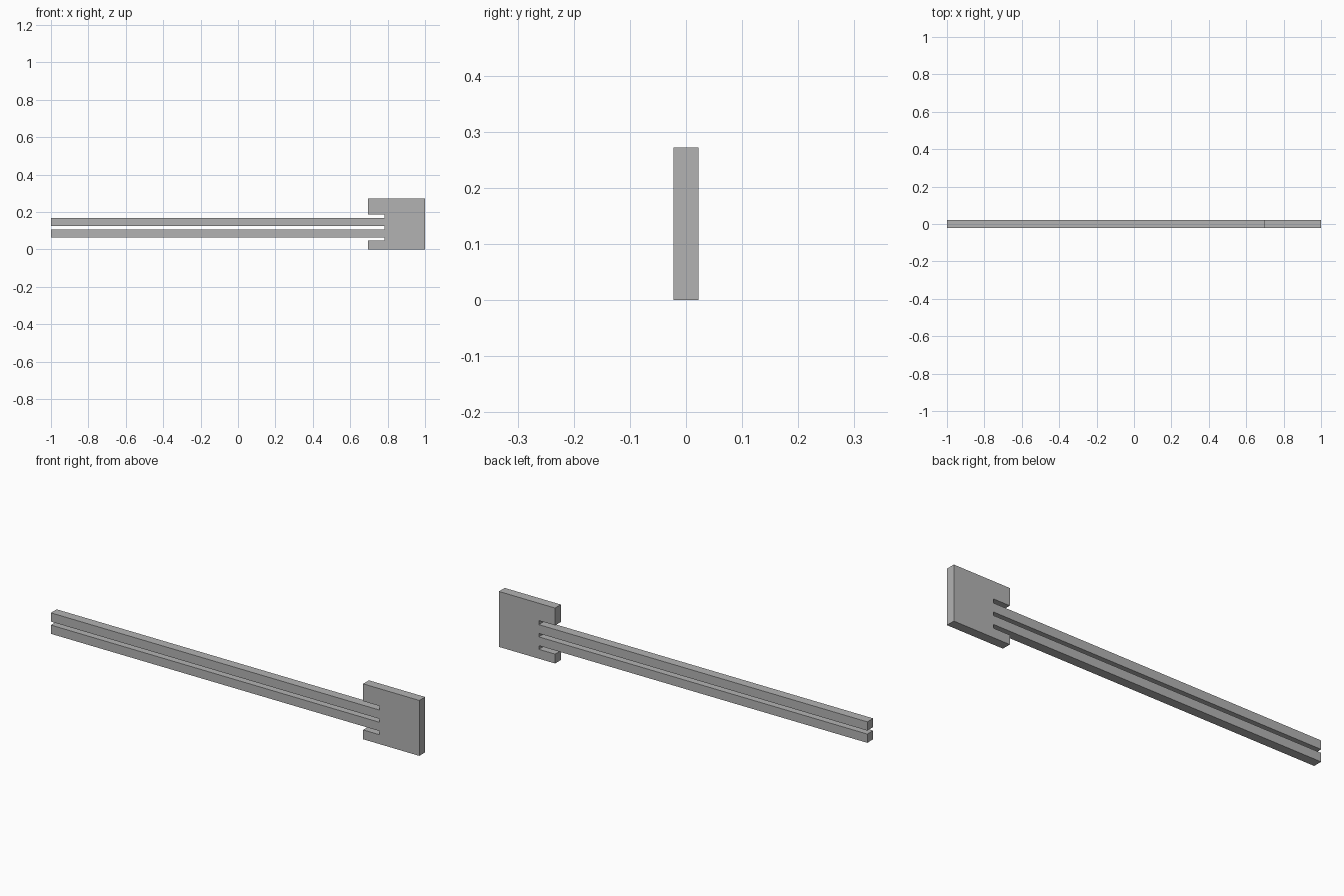
import bpy
import bmesh

cube = bpy.data.objects.get("Cube")
if cube:
    bpy.data.objects.remove(cube, do_unlink=True)

# Plain grey material
GREY = (0.45, 0.45, 0.45, 1.0)
grey = bpy.data.materials.new("plain grey")
grey.use_nodes = True
grey.diffuse_color = GREY
grey.node_tree.nodes["Principled BSDF"].inputs["Base Color"].default_value = GREY

HALF_DEPTH = 0.0225
TIP, JAW, ROOT, END = -1.0, 0.695, 0.783, 1.0
HEIGHT = 0.272

# Side profile: head block with two jaws and two long prongs split by slots
profile = [(END, 0), (END, HEIGHT), (JAW, HEIGHT), (JAW, 0.187), (ROOT, 0.187)]
for top, bottom, slot_end in ((0.167, 0.124, 0.107), (0.107, 0.064, 0.046)):
    profile += [(ROOT, top), (TIP, top), (TIP, bottom), (ROOT, bottom)]
profile += [(ROOT, 0.046), (JAW, 0.046), (JAW, 0)]


def extruded_plate(name, outline, half_depth, material):
    """Extrude an x-z outline along y into a solid plate."""
    bm = bmesh.new()
    face = bm.faces.new([bm.verts.new((x, -half_depth, z)) for x, z in outline])
    result = bmesh.ops.extrude_face_region(bm, geom=[face], use_keep_orig=True)
    moved = [v for v in result["geom"] if isinstance(v, bmesh.types.BMVert)]
    bmesh.ops.translate(bm, verts=moved, vec=(0, 2 * half_depth, 0))
    bmesh.ops.recalc_face_normals(bm, faces=bm.faces)
    mesh = bpy.data.meshes.new(name)
    bm.to_mesh(mesh)
    bm.free()
    mesh.materials.append(material)
    obj = bpy.data.objects.new(name, mesh)
    bpy.context.collection.objects.link(obj)
    return obj


extruded_plate("two_pronged_bar", profile, HALF_DEPTH, grey)
